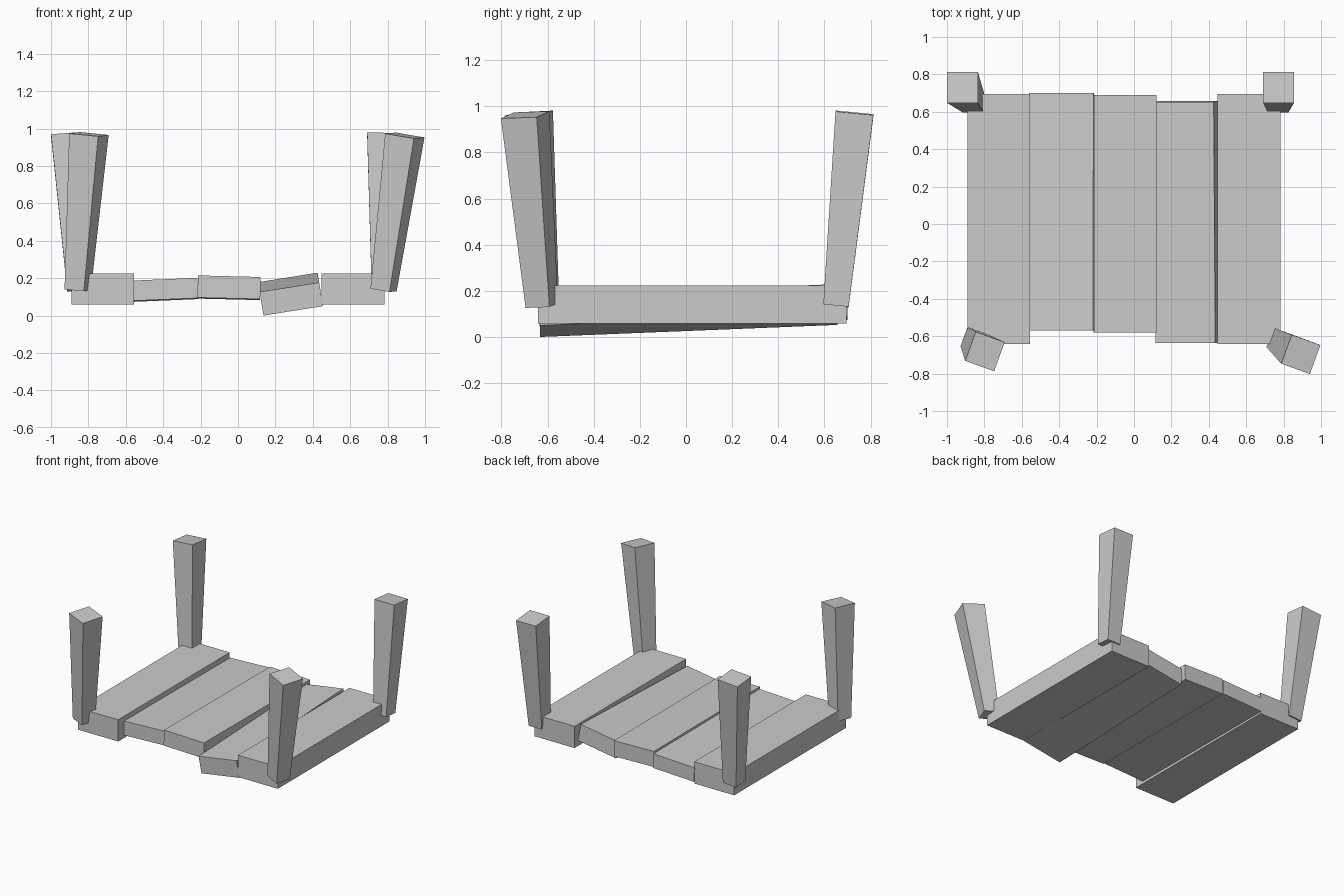
import bpy, bmesh
from math import radians
from mathutils import Vector, Matrix, Euler

if "Cube" in bpy.data.objects:
    bpy.data.objects.remove(bpy.data.objects["Cube"])


def make_block(name, matrix, base, top, length):
    """Square-ended block along local z, base and top are (width, depth)."""
    bm = bmesh.new()
    bmesh.ops.create_cube(bm, size=1)
    for v in bm.verts:
        w, d = top if v.co.z > 0 else base
        v.co = Vector((v.co.x * w, v.co.y * d, v.co.z * length))
    bm.transform(matrix)
    mesh = bpy.data.meshes.new(name)
    bm.to_mesh(mesh)
    bm.free()
    obj = bpy.data.objects.new(name, mesh)
    bpy.context.collection.objects.link(obj)
    return obj


def plank(name, centre, size, pitch=0, roll=0):
    rot = Euler((radians(pitch), radians(roll), 0)).to_matrix().to_4x4()
    make_block(name, Matrix.Translation(centre) @ rot, size[:2], size[:2], size[2])


def leg(name, base, top, turn=0):
    base, top = Vector(base), Vector(top)
    axis = top - base
    lean = Vector((0, 0, 1)).rotation_difference(axis).to_matrix().to_4x4()
    spin = Matrix.Rotation(radians(turn), 4, 'Z')
    make_block(name, Matrix.Translation((base + top) / 2) @ lean @ spin,
               (0.11, 0.11), (0.165, 0.165), axis.length)


# Table top, lying upside down: two thick outer boards, three loose inner ones
plank("left_outer_plank", (-0.723, 0.027, 0.142), (0.335, 1.335, 0.165))
plank("left_inner_plank", (-0.387, 0.065, 0.138), (0.343, 1.27, 0.108), -0.25, -2.4)
plank("middle_plank", (-0.048, 0.055, 0.149), (0.335, 1.27, 0.118), -0.25, 1.4)
plank("loose_plank", (0.281, 0.01, 0.115), (0.322, 1.29, 0.128), 2.35, -9.0)
plank("right_outer_plank", (0.615, 0.027, 0.142), (0.335, 1.335, 0.165))

# Legs pointing up, flaring toward their ends; the front pair is twisted
leg("front_left_leg", (-0.857, -0.62, 0.138), (-0.797, -0.682, 0.970), -20)
leg("front_right_leg", (0.778, -0.625, 0.137), (0.892, -0.697, 0.963), -20)
leg("back_left_leg", (-0.858, 0.65, 0.137), (-0.917, 0.73, 0.968))
leg("back_right_leg", (0.77, 0.65, 0.137), (0.773, 0.73, 0.970))
